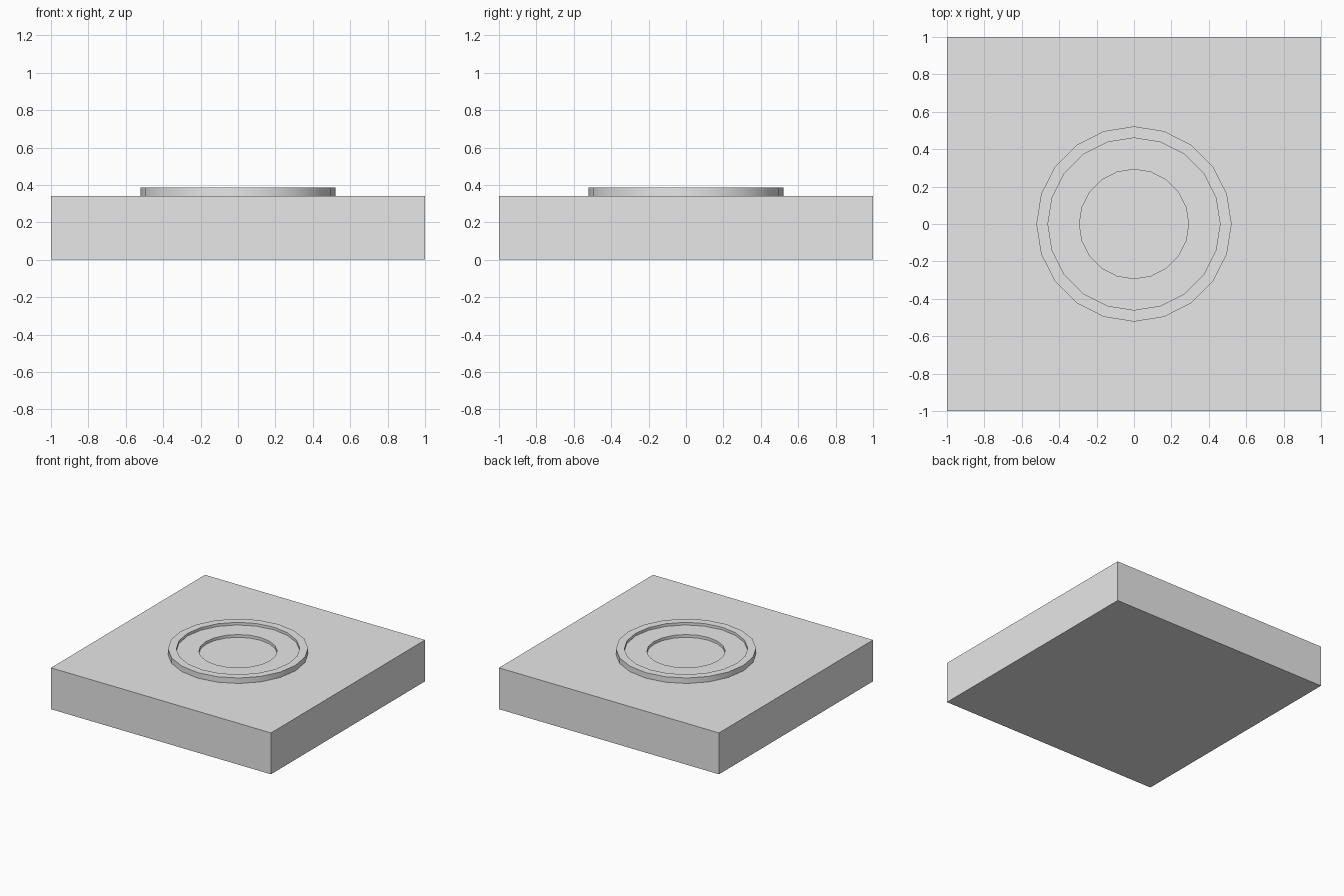
import bpy
import bmesh
import math

SIDES = 20
BASE_TOP = 0.34

cube = bpy.data.objects.get("Cube")
if cube:
    bpy.data.objects.remove(cube, do_unlink=True)

grey = bpy.data.materials.new("light_grey")
grey.use_nodes = True
colour = (0.8, 0.8, 0.8, 1)
grey.diffuse_color = colour
grey.node_tree.nodes["Principled BSDF"].inputs["Base Color"].default_value = colour


def add_object(name, bm):
    """Turn a bmesh into a linked grey object."""
    bmesh.ops.recalc_face_normals(bm, faces=bm.faces)
    mesh = bpy.data.meshes.new(name)
    bm.to_mesh(mesh)
    bm.free()
    mesh.materials.append(grey)
    obj = bpy.data.objects.new(name, mesh)
    bpy.context.collection.objects.link(obj)
    return obj


# Square base slab
bm = bmesh.new()
bmesh.ops.create_cube(bm, size=1)
bmesh.ops.scale(bm, vec=(2, 2, BASE_TOP), verts=bm.verts)
bmesh.ops.translate(bm, vec=(0, 0, BASE_TOP / 2), verts=bm.verts)
add_object("base_slab", bm)

# Stepped ring: closed radius/height profile swept around z,
# leaving the slab visible as the floor of the centre recess
profile = [(0.522, BASE_TOP), (0.522, 0.385), (0.46, 0.385),
           (0.46, 0.363), (0.292, 0.363), (0.292, BASE_TOP)]
bm = bmesh.new()
loops = []
for i in range(SIDES):
    a = math.tau * i / SIDES
    loops.append([bm.verts.new((r * math.cos(a), r * math.sin(a), z))
                  for r, z in profile])
for i in range(SIDES):
    here, there = loops[i], loops[(i + 1) % SIDES]
    for j in range(len(profile)):
        k = (j + 1) % len(profile)
        bm.faces.new((here[j], there[j], there[k], here[k]))
# The underside rests on the slab, so it is left open
bm.normal_update()
bmesh.ops.recalc_face_normals(bm, faces=bm.faces)
under = [f for f in bm.faces if f.normal.z < -0.5]
bmesh.ops.delete(bm, geom=under, context="FACES_ONLY")
ring = add_object("stepped_ring", bm)

# Smooth round walls with crisp rims
bpy.ops.object.select_all(action="DESELECT")
ring.select_set(True)
bpy.context.view_layer.objects.active = ring
bpy.ops.object.shade_smooth_by_angle(angle=math.radians(30))
